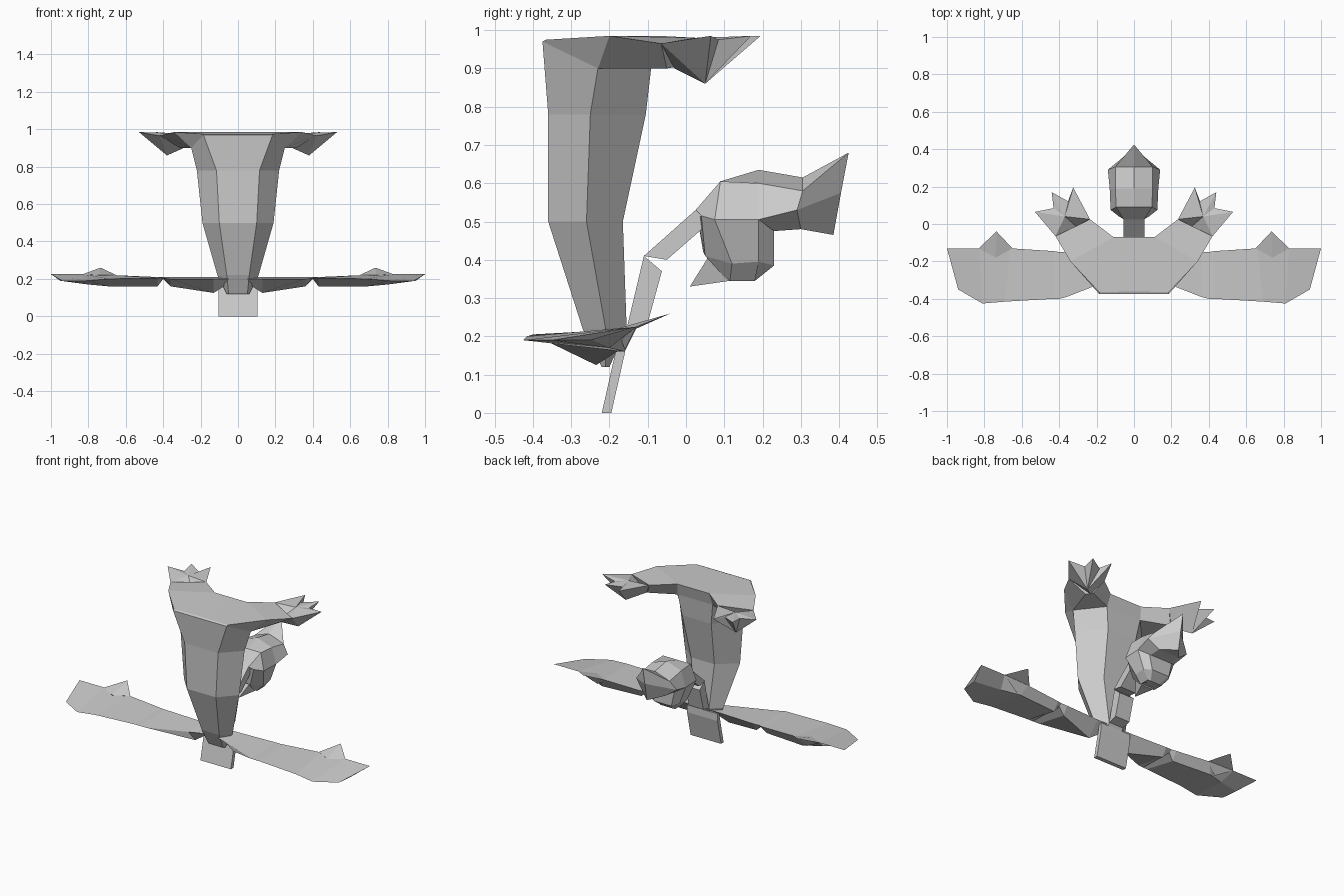
import bpy
import bmesh
from mathutils import Vector

cube = bpy.data.objects.get("Cube")
if cube:
    bpy.data.objects.remove(cube)

grey = bpy.data.materials.new("plain_grey")
grey.use_nodes = True
grey.diffuse_color = (0.6, 0.6, 0.6, 1)
grey.node_tree.nodes["Principled BSDF"].inputs["Base Color"].default_value = grey.diffuse_color

CENTI = 0.01  # part points are given in hundredths


def finish(name, bm, mirror):
    """Clean the mesh, make the object and mirror it across x."""
    bmesh.ops.remove_doubles(bm, verts=bm.verts, dist=0.0005)
    bmesh.ops.dissolve_degenerate(bm, edges=bm.edges, dist=0.0001)
    if mirror:
        for side in [v for v in bm.verts if abs(v.co.x) < 0.0005]:
            side.co.x = 0
        bmesh.ops.mirror(bm, geom=bm.verts[:] + bm.edges[:] + bm.faces[:],
                         axis="X", merge_dist=0.0005)
    bmesh.ops.recalc_face_normals(bm, faces=bm.faces)
    mesh = bpy.data.meshes.new(name)
    bm.to_mesh(mesh)
    bm.free()
    mesh.materials.append(grey)
    obj = bpy.data.objects.new(name, mesh)
    bpy.context.collection.objects.link(obj)
    return obj


def loft(name, rings, closed=True, caps=True, mirror=True):
    """Skin a row of rings; open rings are half profiles ending on x = 0."""
    bm = bmesh.new()
    rows = [[bm.verts.new(Vector(p) * CENTI) for p in ring] for ring in rings]
    count = len(rows[0])
    for low, high in zip(rows, rows[1:]):
        for i in range(count if closed else count - 1):
            j = (i + 1) % count
            bm.faces.new((low[i], low[j], high[j], high[i]))
    if caps:
        bm.faces.new(rows[0])
        bm.faces.new(rows[-1])
    return finish(name, bm, mirror)


def fan(name, rim, above, below, mirror=True):
    """Join a closed rim to one point above it and one below it."""
    bm = bmesh.new()
    edge = [bm.verts.new(Vector(p) * CENTI) for p in rim]
    for apex in (above, below):
        tip = bm.verts.new(Vector(apex) * CENTI)
        for a, b in zip(edge, edge[1:] + edge[:1]):
            bm.faces.new((a, b, tip))
    return finish(name, bm, mirror)


def hexagon(z, front, side, back):
    """Half of a six-sided section; each argument is (half width, y)."""
    return [(0, front[1], z), (*front, z), (*side, z), (*back, z), (0, back[1], z)]


# Tapering trunk, with its top section tilted to meet the shoulders
trunk = [
    hexagon(12, (5, -22), (6, -21), (5, -20)),
    hexagon(22, (6, -27), (11, -21), (5, -15.5)),
    hexagon(50, (10, -36), (19, -26), (8, -16.5)),
    hexagon(78, (11.5, -36), (22, -25), (10, -10.5)),
    [(0, -37.5, 97), (18.5, -37.5, 97), (25, -23, 90), (12, -9, 91), (0, -9, 91)],
]
loft("trunk", trunk, closed=False, caps=False)

# Flat shoulder slab over the trunk
shoulder_under = [(0, -37.5, 97), (18.5, -37.5, 97), (25, -23, 90), (12, -9, 91), (0, -9, 91)]
shoulder_top = [(0, -36, 97.5), (18.5, -36.5, 97.5), (34, -20, 98.5), (11, -7, 98.5), (0, -7, 98.5)]
loft("shoulders", [shoulder_under, shoulder_top], closed=False)

# Arms curling to the back: outer top, inner top, inner bottom, outer bottom
loft("arms", [
    [(34, -20, 98.5), (11, -7, 98.5), (12, -9, 91), (25, -23, 90)],
    [(42, -6.5, 96.5), (23.5, 2.5, 98), (28, -2, 90.5), (31, -5, 90)],
])

# Hands with three pointed fingers
wrist_outer, wrist_inner = (42, -6.5, 96.5), (23.5, 2.5, 98)
fingers = [(53, 6.5, 98.5), (43, 8.5, 97.5), (44, 17, 98.5),
           (35, 12, 97.5), (32.5, 19.5, 98.5)]
fan("hands", [wrist_outer, *fingers, wrist_inner, (29, -3, 90)],
    (37, 4, 98), (38, 5, 86))

# Wide low wings: front edge, back edge, keel
loft("wings", [
    [(5, -27, 20), (6, -16, 21), (6, -21, 17)],
    [(13, -30, 20), (13, -16, 21), (13, -23.5, 12.5)],
    [(36, -39, 20), (36, -15, 21), (36, -18, 16)],
    [(40, -40, 20.5), (40, -15, 21), (40, -17, 20)],
    [(43, -40, 20.5), (43, -14.5, 21), (43, -18, 16)],
    [(69, -41.5, 20), (66, -13, 22), (69, -16, 16)],
    [(81, -42.5, 19), (83, -13, 22.5), (80, -20, 17)],
    [(94, -35, 19), (100, -13, 22.5), (95, -25, 19)],
])

# Small spur behind each wing
fan("wing_spurs", [(65, -13, 22), (74, -18, 22), (83, -13, 22.5)],
    (73.5, -4, 26), (72, -16, 16.5))


def bar(name, half, outline):
    """Extrude a side outline of (y, z) points across x."""
    loft(name, [[(x, y, z) for y, z in outline] for x in (-half, half)], mirror=False)


# Slanted tail plate and the two bent neck segments
bar("tail_plate", 10.5, [(-22, 0), (-19.5, 0), (-16, 15.5), (-16, 20), (-17.5, 20)])
bar("lower_neck", 5, [(-15.5, 22), (-11, 41), (-6.3, 37), (-10, 23.5)])
bar("upper_neck", 5.5, [(-11, 41), (2.5, 53), (7, 50.5), (-5, 40)])

# Head: crown, brow, cheek, under edge, underside, ending in an upright ridge
tip, heel = (0, 42.5, 68), (0, 38.5, 46.5)
loft("head", [
    [(0, 2.5, 53), (5.5, 2.5, 53), (8, 4, 51.5), (5, 6, 50), (0, 6, 50)],
    [(0, 9, 60.5), (9.5, 9, 60.5), (12.5, 7.5, 50.5), (6, 9, 48), (0, 9, 48)],
    [(0, 19, 63.5), (10, 19, 60), (13, 19, 50.5), (7, 23, 47.5), (0, 23, 47.5)],
    [(0, 30.5, 61.5), (10, 30.5, 58), (14, 29, 53), (7, 30, 48), (0, 30, 48)],
    [tip, tip, (0, 40.5, 57.5), heel, heel],
], closed=False, caps=False)

# Faceted jaw below the head
loft("jaw", [
    [(0, 3, 51), (8, 4, 51.5), (12.5, 7.5, 50.5), (13, 19, 50.5), (8, 23, 47.5), (0, 23, 47.5)],
    [(0, 4.5, 42), (5, 5, 41), (9, 12, 39), (9, 19, 39.5), (6, 23, 38.5), (0, 23, 38.5)],
    [(0, 9, 35.5), (4, 10, 35.5), (5, 11.5, 34.5), (5, 18, 34.5), (3, 18, 34.5), (0, 18, 34.5)],
], closed=False)

# Pointed chin
fan("chin", [(-4, 6, 41), (4, 6, 41), (4, 11.5, 34.5), (-4, 11.5, 34.5)],
    (0, 1, 33), (0, 12, 38), mirror=False)
